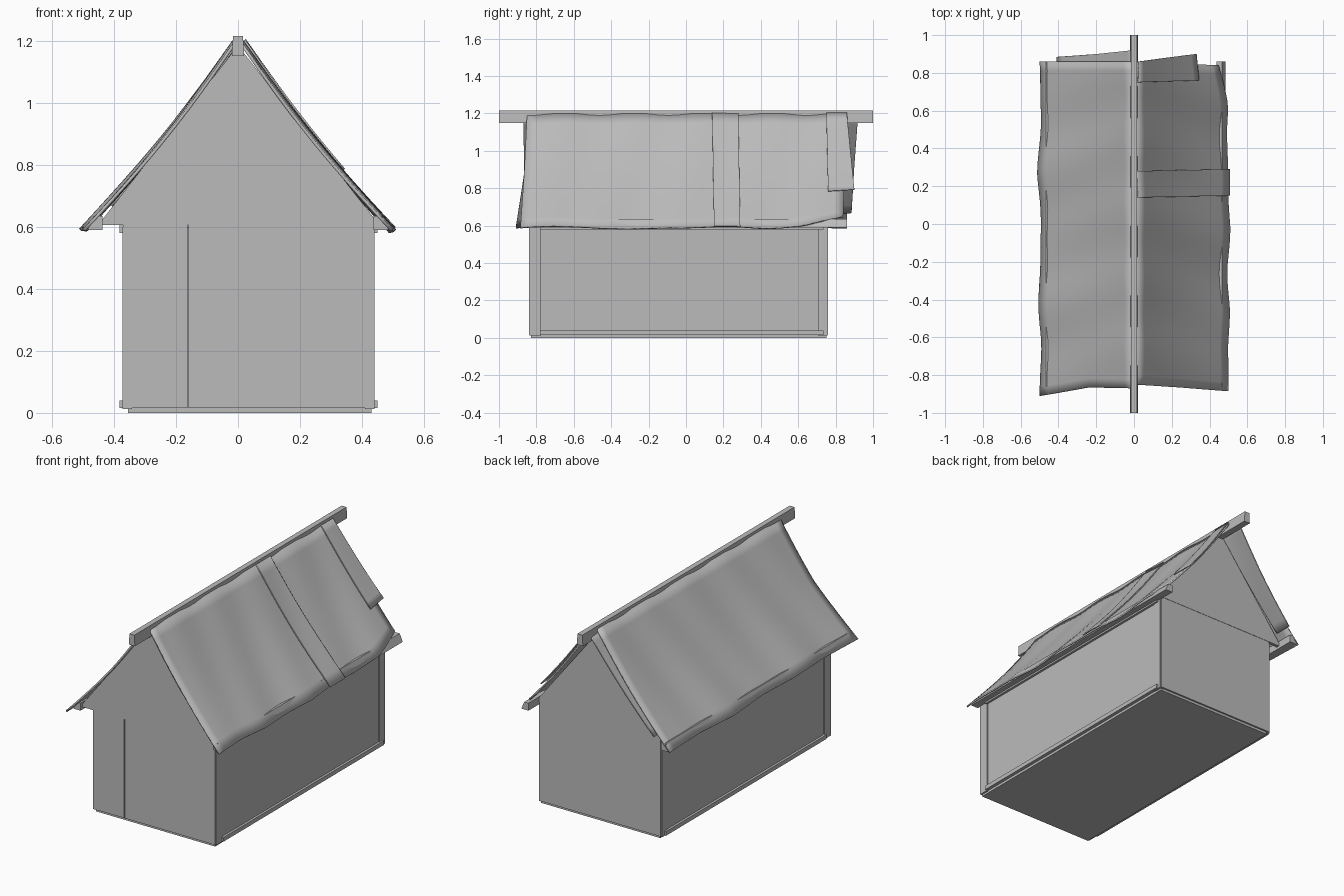
import bpy, bmesh, math
from mathutils import Vector

old = bpy.data.objects.get("Cube")
if old:
    bpy.data.objects.remove(old, do_unlink=True)

GREY = (0.5, 0.5, 0.5, 1)
mat = bpy.data.materials.new("weathered grey")
mat.use_nodes = True
mat.diffuse_color = GREY
mat.node_tree.nodes["Principled BSDF"].inputs["Base Color"].default_value = GREY


def finish(name, bm):
    bmesh.ops.recalc_face_normals(bm, faces=bm.faces)
    mesh = bpy.data.meshes.new(name)
    bm.to_mesh(mesh)
    bm.free()
    mesh.materials.append(mat)
    obj = bpy.data.objects.new(name, mesh)
    bpy.context.collection.objects.link(obj)
    return obj


def box(name, x, y, z):
    bm = bmesh.new()
    bmesh.ops.create_cube(bm, size=1)
    for v in bm.verts:
        v.co = [lo + (c + 0.5) * (hi - lo) for c, (lo, hi) in zip(v.co, (x, y, z))]
    return finish(name, bm)


def prism(name, profile, y0, y1):
    """Extrude an x-z outline along y."""
    bm = bmesh.new()
    face = bm.faces.new([bm.verts.new((x, y0, z)) for x, z in profile])
    ext = bmesh.ops.extrude_face_region(bm, geom=[face])["geom"]
    moved = [e for e in ext if isinstance(e, bmesh.types.BMVert)]
    bmesh.ops.translate(bm, verts=moved, vec=(0, y1 - y0, 0))
    return finish(name, bm)


def along(points, t):
    """Linear interpolation through evenly spaced values."""
    f = t * (len(points) - 1)
    i = min(int(f), len(points) - 2)
    return points[i] + (points[i + 1] - points[i]) * (f - i)


def roof_sheet(name, side, front, back, eave, lift=0.0, wave=0.006, start=0.0, thick=0.01):
    """Sagging sheet on one slope; front/back are y values from ridge to eave."""
    bm = bmesh.new()
    nu, nv = 12, 36
    out = Vector((0.78 * side, 0, 0.62))
    grid = []
    for i in range(nu + 1):
        row = []
        for j in range(nv + 1):
            v = j / nv
            u = start + (along(eave, v) - start) * i / nu
            y0, y1 = along(front, i / nu), along(back, i / nu)
            y = y0 + (y1 - y0) * v
            p = Vector((side * (0.012 + 0.485 * u), y, 1.195 - 0.605 * u))
            ripple = wave * u * math.sin(9 * y + side) + wave * 0.6 * math.sin(17 * y + 3 * u)
            sag = -0.016 * math.sin(math.pi * min(u, 1))
            row.append(bm.verts.new(p + out * (ripple + sag + lift)))
        grid.append(row)
    for a, b in zip(grid, grid[1:]):
        for j in range(nv):
            bm.faces.new((a[j], a[j + 1], b[j + 1], b[j]))
    obj = finish(name, bm)
    mod = obj.modifiers.new("thickness", 'SOLIDIFY')
    mod.thickness = thick
    mod.offset = 0
    bpy.ops.object.select_all(action='DESELECT')
    obj.select_set(True)
    bpy.context.view_layer.objects.active = obj
    bpy.ops.object.shade_smooth_by_angle(angle=math.radians(30))
    return obj


# Floor and core of the walls
box("floor", (-0.355, 0.43), (-0.83, 0.75), (0, 0.02))
box("wall_core", (-0.36, 0.43), (-0.828, 0.75), (0.015, 0.6))

# Front wall of two panels, plain back wall
box("front_panel_narrow", (-0.37, -0.163), (-0.84, -0.826), (0.015, 0.605))
box("front_panel_wide", (-0.159, 0.437), (-0.84, -0.826), (0.015, 0.605))
box("back_wall", (-0.365, 0.435), (0.746, 0.76), (0.015, 0.605))

# Side walls with corner boards and rails
for label, x, s in (("left", 0.43, 1), ("right", -0.362, -1)):
    def span(a, b):
        return tuple(sorted((x + s * a, x + s * b)))
    box(label + "_wall", span(0, 0.006), (-0.77, 0.7), (0.02, 0.6))
    box(label + "_front_corner", span(-0.02, 0.01), (-0.836, -0.775), (0.012, 0.6))
    box(label + "_back_corner", span(-0.02, 0.01), (0.705, 0.756), (0.012, 0.6))
    box(label + "_bottom_rail", span(0, 0.02), (-0.78, 0.735), (0.015, 0.04))
    box(label + "_top_rail", span(0, 0.02), (-0.78, 0.735), (0.58, 0.605))

# Gables
gable = [(-0.44, 0.605), (0.445, 0.605), (0.445, 0.62), (0.015, 1.165), (-0.015, 1.165), (-0.44, 0.62)]
prism("front_gable", gable, -0.842, -0.822)
prism("back_gable", gable, 0.742, 0.762)

# Eave beams and ridge beam
for label, s in (("left", 1), ("right", -1)):
    beam = [(s * 0.437, 0.59), (s * 0.485, 0.59), (s * 0.465, 0.635), (s * 0.437, 0.635)]
    prism(label + "_eave_beam", beam, -0.86, 0.86)
prism("ridge_beam", [(-0.02, 1.15), (0.02, 1.15), (0.016, 1.215), (-0.016, 1.215)], -1, 1)

# Main roof coverings
roof_sheet("left_roof", 1, (-0.85, -0.865, -0.885), (0.86, 0.85, 0.84),
           (1.0, 0.99, 1.01, 1.0, 1.01, 0.99, 1.0, 0.99, 0.9))
roof_sheet("right_roof", -1, (-0.87, -0.865, -0.91), (0.86, 0.86, 0.86),
           (1.0, 0.99, 1.0, 0.99, 1.01, 0.99, 1.0))

# Patches laid over the slopes
roof_sheet("left_middle_patch", 1, (0.14, 0.145, 0.15), (0.28, 0.285, 0.29), (1.0, 1.0),
           lift=0.009, thick=0.006)
roof_sheet("left_back_patch", 1, (0.75, 0.755, 0.76), (0.86, 0.88, 0.9), (0.68, 0.66),
           lift=0.012, wave=0.003, thick=0.006)
roof_sheet("right_back_patch", -1, (0.76, 0.77, 0.78), (0.92, 0.9, 0.885), (0.85, 0.85),
           lift=-0.012, thick=0.006)
